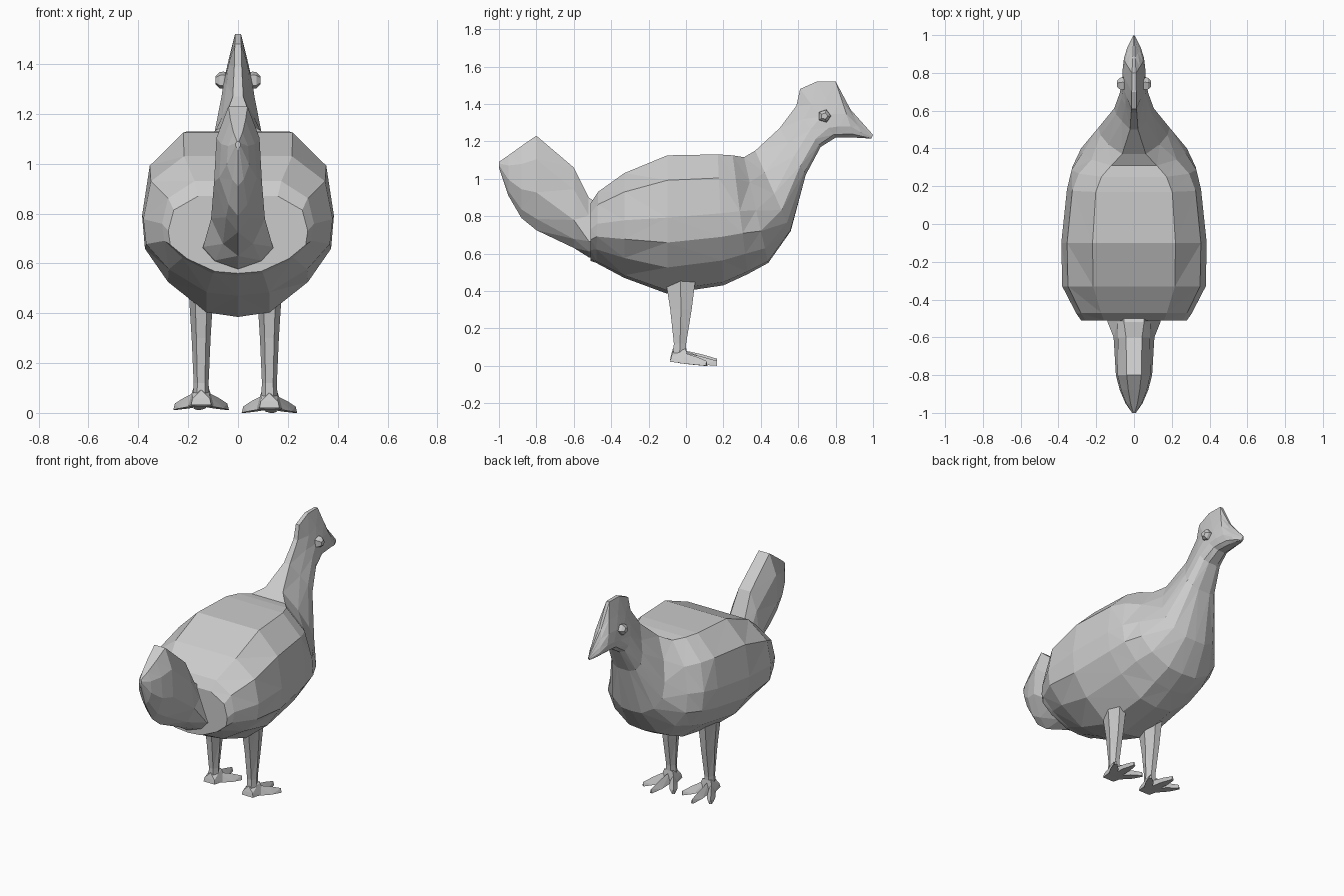
import bpy, bmesh, math
from mathutils import Vector

if "Cube" in bpy.data.objects:
    bpy.data.objects.remove(bpy.data.objects["Cube"])

grey = bpy.data.materials.new("plain grey")
grey.diffuse_color = (0.6, 0.6, 0.6, 1)
grey.use_nodes = True
grey.node_tree.nodes["Principled BSDF"].inputs["Base Color"].default_value = grey.diffuse_color


def finish(bm, name):
    bmesh.ops.recalc_face_normals(bm, faces=bm.faces[:])
    mesh = bpy.data.meshes.new(name)
    bm.to_mesh(mesh)
    bm.free()
    mesh.materials.append(grey)
    obj = bpy.data.objects.new(name, mesh)
    bpy.context.collection.objects.link(obj)
    return obj


def loft(name, rings):
    """Skin a list of closed rings and cap both ends."""
    bm = bmesh.new()
    rows = [[bm.verts.new(p) for p in ring] for ring in rings]
    n = len(rows[0])
    for a, b in zip(rows, rows[1:]):
        for i in range(n):
            j = (i + 1) % n
            bm.faces.new((a[i], a[j], b[j], b[i]))
    sides = bm.faces[:]
    bm.faces.new(rows[0])
    bm.faces.new(rows[-1])
    bmesh.ops.triangulate(bm, faces=sides, quad_method='SHORT_EDGE')
    return finish(bm, name)


def hull(name, points):
    bm = bmesh.new()
    for p in points:
        bm.verts.new(p)
    bmesh.ops.convex_hull(bm, input=bm.verts[:])
    loose = [v for v in bm.verts if not v.link_faces]
    bmesh.ops.delete(bm, geom=loose, context='VERTS')
    return finish(bm, name)


def blend(a, b, k):
    return [(p[0] + (q[0] - p[0]) * k, p[1] + (q[1] - p[1]) * k) for p, q in zip(a, b)]


def section(top, bottom, width, half):
    """Mirror a half profile (across, up) between a bottom and a top point."""
    (yt, zt), (yb, zb) = top, bottom
    pts = [(u * width, yb + (yt - yb) * t, zb + (zt - zb) * t) for u, t in half]
    return pts + [(-x, y, z) for x, y, z in pts[-2:0:-1]]


# Body, neck and head: one skin whose profile changes from barrel to wedge
barrel = [(0, 0), (.33, .025), (.73, .19), (.97, .37), (1, .55), (.92, .82), (.57, 1), (0, 1)]
wedge = [(0, 0), (.4, 0), (.8, .06), (1, .2), (.9, .42), (.6, .68), (.2, 1), (0, 1)]
stations = [
    ((-.51, .87), (-.51, .56), .28, 0),
    ((-.47, .93), (-.48, .55), .305, 0),
    ((-.33, 1.03), (-.33, .47), .38, 0),
    ((-.10, 1.125), (-.10, .385), .385, 0),
    ((.17, 1.13), (.20, .43), .355, 0),
    ((.25, 1.125), (.33, .49), .335, .15),
    ((.31, 1.115), (.44, .55), .285, .4),
    ((.37, 1.15), (.56, .72), .19, .65),
    ((.50, 1.27), (.64, 1.02), .105, 1),
    ((.59, 1.39), (.72, 1.17), .075, 1),
    ((.61, 1.48), (.80, 1.22), .063, 1),
    ((.70, 1.52), (.85, 1.22), .06, 1),
    ((.80, 1.52), (.90, 1.22), .053, 1),
    ((.88, 1.37), (.95, 1.217), .035, 1),
    ((1.0, 1.235), (.99, 1.215), .006, 1),
]
loft("body_neck_head", [section(t, b, w, blend(barrel, wedge, k)) for t, b, w, k in stations])

# Upright tail fan, flared low where it meets the body
flare = [(0, 0), (.65, .1), (1, .27), (.62, .7), (.38, 1), (0, 1)]
fan = [(0, 0), (.5, .12), (1, .4), (.9, .75), (.4, 1), (0, 1)]
loft("tail", [section((y, zt), (y, zb), w, blend(flare, fan, k)) for y, zt, zb, w, k in [
    (-.46, .86, .565, .15, 0), (-.52, .90, .58, .14, 0), (-.60, 1.06, .63, .108, .6),
    (-.80, 1.23, .725, .096, 1), (-.88, 1.175, .79, .075, 1),
    (-.95, 1.125, .91, .045, 1), (-1.0, 1.09, 1.06, .01, 1)]])

for side, label, cx, lift in ((-1, "left", -.148, .012), (1, "right", .126, 0)):
    # Tapered six-sided leg
    leg = []
    for y, z, rx, ry in [(-.03, .49, .05, .097), (-.027, .30, .038, .066),
                         (-.032, .12, .03, .038), (-.035, .04, .034, .04)]:
        leg.append([(cx + rx * math.cos(i * math.pi / 3), y + ry * math.sin(i * math.pi / 3), z)
                    for i in range(6)])
    loft(label + "_leg", leg)

    # Foot: heel block and three spread toes
    hull(label + "_heel", [(cx + dx, y, z + lift) for dx, y, z in [
        (-.04, -.085, .02), (.04, -.085, .02), (-.035, -.08, .045), (.035, -.08, .045),
        (-.055, .01, .015), (.055, .01, .015), (-.03, .0, .09), (.03, .0, .09), (0, -.07, .08)]])
    for toe, tx, ty in (("inner", -.105, .10), ("middle", .01, .165), ("outer", .105, .11)):
        root = Vector((cx + side * tx * .15, -.03, .03 + lift))
        tip = Vector((cx + side * tx, ty, .018 + lift))
        along = tip - root
        across = Vector((along.y, -along.x, 0)).normalized()
        mid = root + along * .6
        up = Vector((0, 0, 1))
        pts = [root + across * .025 - up * .015, root - across * .025 - up * .015, root + up * .045,
               mid + across * .024 - up * .017, mid - across * .024 - up * .017, mid + up * .026,
               tip + across * .008 - up * .018, tip - across * .008 - up * .018, tip + up * .008]
        hull(f"{label}_{toe}_toe", pts)

    # Five-sided eye stud
    eye = []
    for x, r in [(.03, .026), (.058, .036), (.074, .034), (.09, .018)]:
        eye.append([(side * x, .74 + r * math.sin(i * math.tau / 5 + .3),
                     1.335 + r * math.cos(i * math.tau / 5 + .3)) for i in range(5)])
    loft(label + "_eye", eye)
